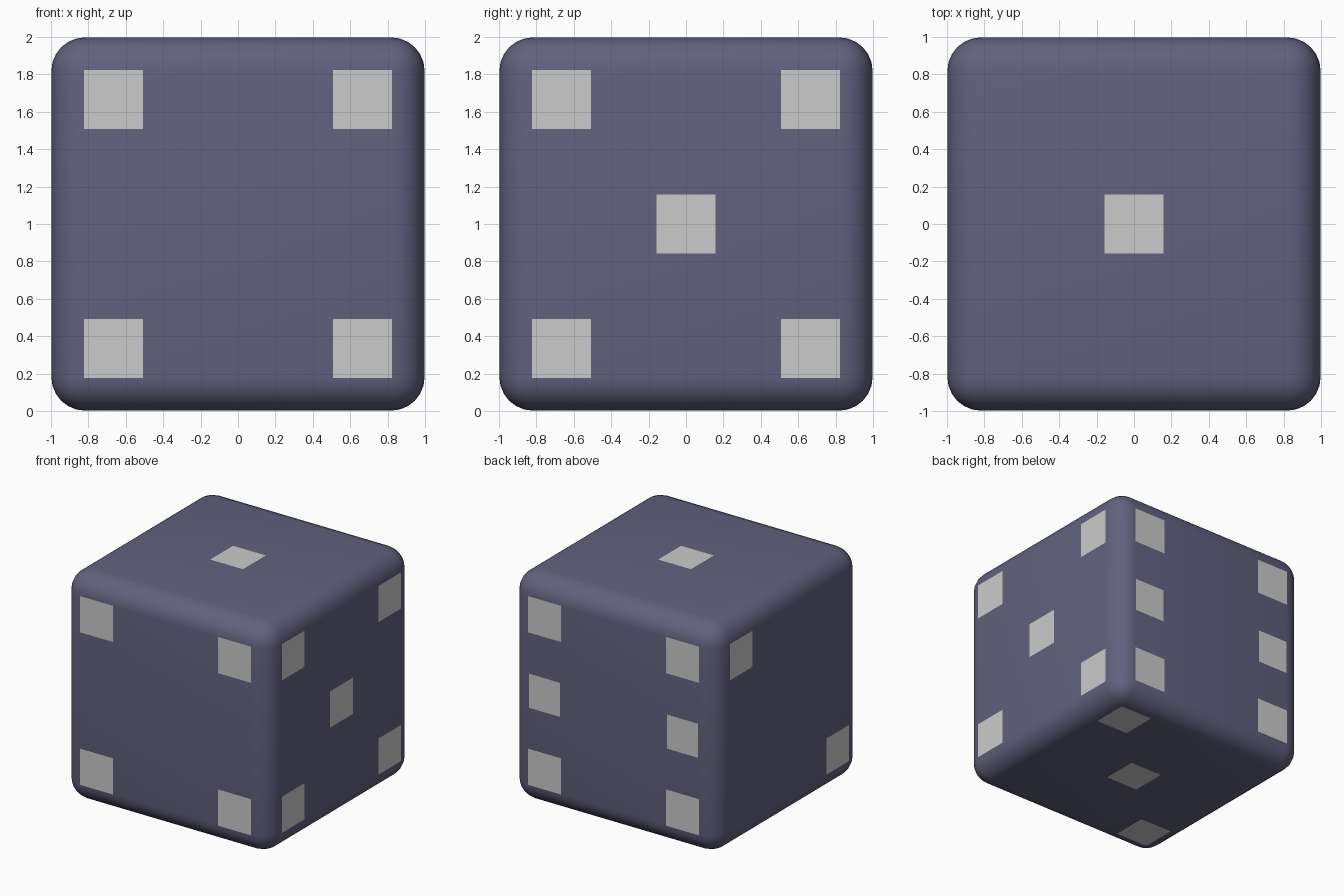
import bpy
from mathutils import Vector

if "Cube" in bpy.data.objects:
    bpy.data.objects.remove(bpy.data.objects["Cube"])

HALF = 0.998      # half size of the cube body
R = 0.18          # edge rounding
P = 0.666         # pip offset from face centre
S = 0.158         # pip half size

# Rounded cube body
bpy.ops.mesh.primitive_cube_add(size=2 * HALF, location=(0, 0, 1))
body = bpy.context.object
body.name = "die_body"
bevel = body.modifiers.new("rounding", 'BEVEL')
bevel.width = R
bevel.segments = 6
bevel.limit_method = 'NONE'
bpy.ops.object.modifier_apply(modifier=bevel.name)
bpy.ops.object.shade_smooth_by_angle()
mat = bpy.data.materials.new("dark_blue")
mat.diffuse_color = (0.12, 0.12, 0.21, 1)
mat.use_nodes = True
mat.node_tree.nodes["Principled BSDF"].inputs["Base Color"].default_value = mat.diffuse_color
body.data.materials.append(mat)


def pips(name, normal, right, spots):
    """Flat square pips on one face; spots are (u, v, half size)."""
    n, u = Vector(normal), Vector(right)
    v = n.cross(u)
    centre = Vector((0, 0, 1)) + n
    verts, faces = [], []
    for a, b, s in spots:
        i = len(verts)
        for du, dv in ((-s, -s), (s, -s), (s, s), (-s, s)):
            verts.append(centre + u * (a + du) + v * (b + dv))
        faces.append((i, i + 1, i + 2, i + 3))
    mesh = bpy.data.meshes.new(name)
    mesh.from_pydata(verts, [], faces)
    bpy.context.collection.objects.link(bpy.data.objects.new(name, mesh))


# Pip patterns
one = [(0, 0, S)]
two = [(-P, P, S), (P, -P, S)]
three = [(-P, -P, S), (0, 0, S), (P, P, S)]
four = [(x, y, S) for x in (-P, P) for y in (-P, P)]
five = four + one
six = four + [(-P, 0, 0.149), (P, 0, 0.149)]

# Pips on each face, v pointing up on the sides
pips("pip_top", (0, 0, 1), (1, 0, 0), one)
pips("pips_left", (-1, 0, 0), (0, -1, 0), two)
pips("pips_bottom", (0, 0, -1), (1, 0, 0), [(a, -b, s) for a, b, s in three])
pips("pips_front", (0, -1, 0), (1, 0, 0), four)
pips("pips_right", (1, 0, 0), (0, 1, 0), five)
pips("pips_back", (0, 1, 0), (-1, 0, 0), six)
